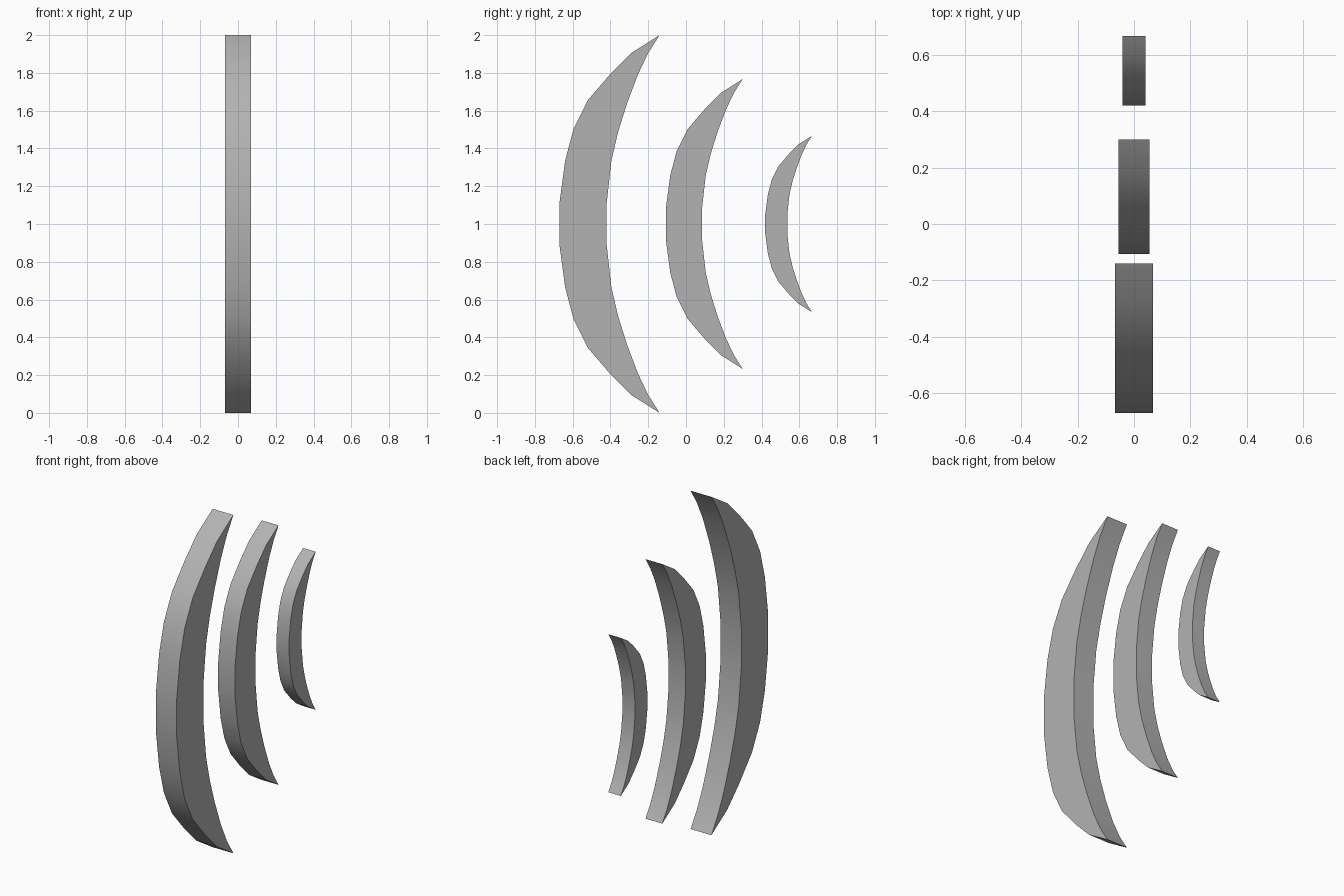
import bpy, bmesh, math

cube = bpy.data.objects.get("Cube")
if cube:
    bpy.data.objects.remove(cube, do_unlink=True)

# Single grey material
grey = bpy.data.materials.new("mid grey")
grey.use_nodes = True
colour = (0.45, 0.45, 0.45, 1)
grey.diffuse_color = colour
grey.node_tree.nodes["Principled BSDF"].inputs["Base Color"].default_value = colour

# Upper half of the unit crescent as (depth behind tip, height), tip to middle
TIP = (0, 1)
OUTER = [(-.15, .905), (-.26, .795), (-.38, .655), (-.455, .505), (-.5, .335), (-.53, .11)]
INNER = [(-.06, .905), (-.115, .79), (-.175, .63), (-.22, .485), (-.255, .335), (-.28, .11)]


def mirrored(points):
    return points + [(y, -z) for y, z in reversed(points)]


def crescent(name, tip_y, size, half_width):
    """Extrude the crescent profile across x."""
    outline = [TIP] + mirrored(OUTER) + [(0, -1)] + mirrored(INNER)[::-1]
    bm = bmesh.new()
    verts = [bm.verts.new((-half_width, tip_y + y * size, 1 + z * size)) for y, z in outline]
    face = bm.faces.new(verts)
    swept = bmesh.ops.extrude_face_region(bm, geom=[face])
    moved = [g for g in swept["geom"] if isinstance(g, bmesh.types.BMVert)]
    bmesh.ops.translate(bm, verts=moved, vec=(2 * half_width, 0, 0))
    bmesh.ops.recalc_face_normals(bm, faces=bm.faces)
    mesh = bpy.data.meshes.new(name)
    bm.to_mesh(mesh)
    bm.free()
    mesh.materials.append(grey)
    obj = bpy.data.objects.new(name, mesh)
    bpy.context.collection.objects.link(obj)
    # Smooth curved walls, crisp rims
    bpy.ops.object.select_all(action="DESELECT")
    obj.select_set(True)
    bpy.context.view_layer.objects.active = obj
    bpy.ops.object.shade_smooth_by_angle(angle=math.radians(30))


# Three crescents, shrinking towards the back
crescent("large_crescent", -0.14, 1.0, 0.068)
crescent("medium_crescent", 0.30, 0.767, 0.055)
crescent("small_crescent", 0.667, 0.467, 0.041)
